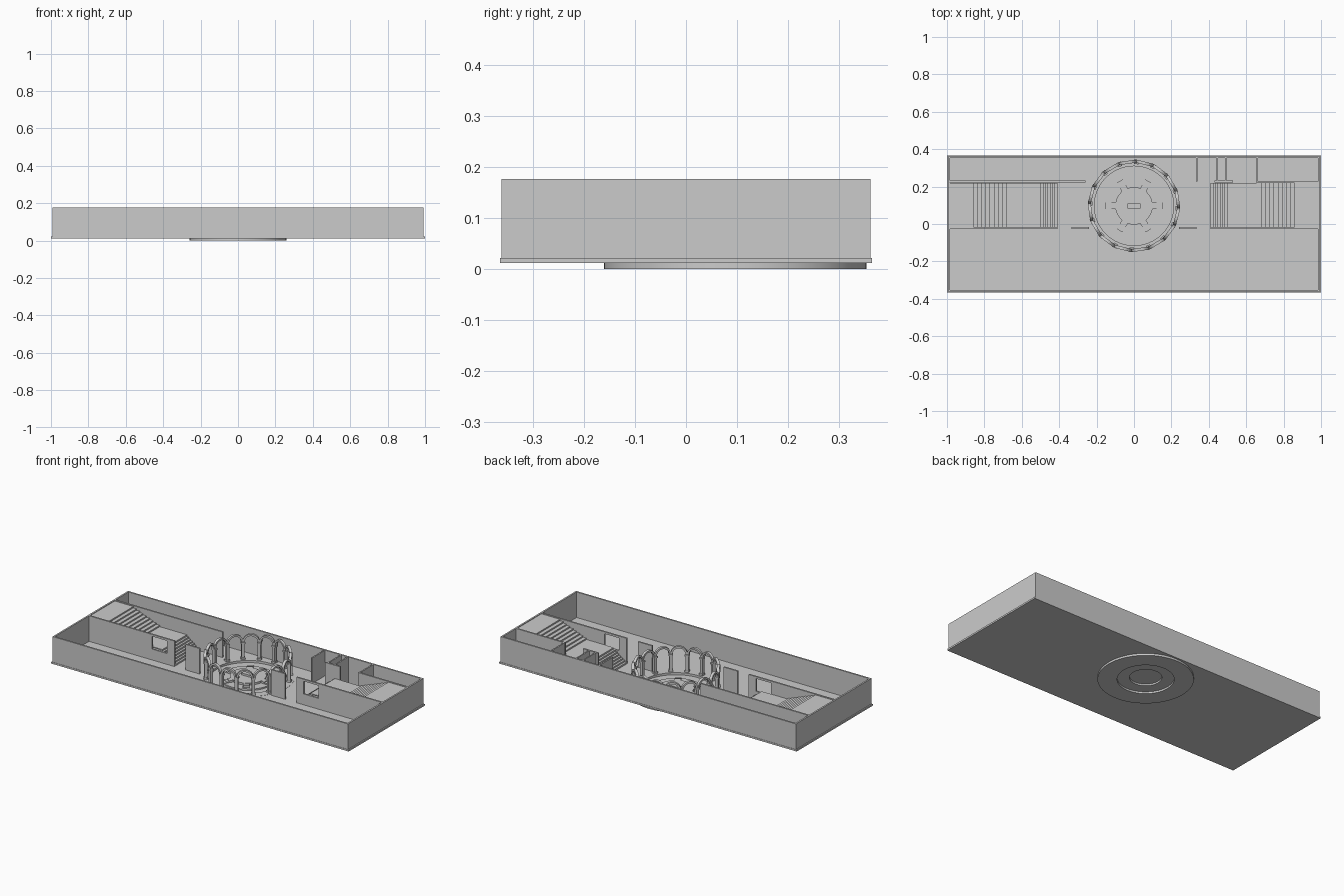
import bpy, bmesh, math
from mathutils import Matrix, Vector

if "Cube" in bpy.data.objects:
    bpy.data.objects.remove(bpy.data.objects["Cube"])

CY = 0.097                      # centre of the round court
ZB, ZF, ZT = 0.012, 0.022, 0.177  # slab bottom, floor, wall top


def finish(name, bm):
    bmesh.ops.recalc_face_normals(bm, faces=bm.faces)
    me = bpy.data.meshes.new(name)
    bm.to_mesh(me)
    bm.free()
    ob = bpy.data.objects.new(name, me)
    bpy.context.collection.objects.link(ob)
    return ob


def add_box(bm, x0, x1, y0, y1, z0, z1, rot=None):
    m = Matrix.Translation(((x0 + x1) / 2, (y0 + y1) / 2, (z0 + z1) / 2))
    m = m @ Matrix.Diagonal((abs(x1 - x0), abs(y1 - y0), abs(z1 - z0), 1))
    bmesh.ops.create_cube(bm, size=1, matrix=(rot @ m if rot else m))


def boxes(name, items):
    bm = bmesh.new()
    for b in items:
        add_box(bm, *b)
    return finish(name, bm)


def add_prism(bm, pts, vec, mat=None):
    vs = [bm.verts.new(mat @ Vector(p) if mat else p) for p in pts]
    f = bm.faces.new(vs)
    d = mat.to_3x3() @ Vector(vec) if mat else Vector(vec)
    r = bmesh.ops.extrude_face_region(bm, geom=[f], use_keep_orig=True)
    bmesh.ops.translate(bm, vec=d, verts=[v for v in r["geom"] if isinstance(v, bmesh.types.BMVert)])


def lathe(name, profile, n=64):
    bm = bmesh.new()
    rings = []
    for r, z in profile:
        if r == 0:
            rings.append([bm.verts.new((0, CY, z))] * n)
        else:
            rings.append([bm.verts.new((r * math.cos(2 * math.pi * i / n),
                                        CY + r * math.sin(2 * math.pi * i / n), z)) for i in range(n)])
    for a, b in zip(rings, rings[1:]):
        for i in range(n):
            j = (i + 1) % n
            vs = list(dict.fromkeys((a[i], a[j], b[j], b[i])))
            if len(vs) > 2:
                bm.faces.new(vs)
    ob = finish(name, bm)
    bpy.context.view_layer.objects.active = ob
    ob.select_set(True)
    bpy.ops.object.shade_smooth_by_angle(angle=math.radians(30))
    ob.select_set(False)
    return ob


# Floor slab with a round opening
floor = boxes("floor_slab", [(-1, 1, -0.365, 0.365, ZB, ZF)])
cut = lathe("court_cutter", [(0, 0), (0.25, 0), (0.25, 0.05), (0, 0.05)])
cut.hide_render = True
mod = floor.modifiers.new("opening", "BOOLEAN")
mod.object, mod.operation, mod.solver = cut, "DIFFERENCE", "EXACT"
bpy.context.view_layer.objects.active = floor
bpy.ops.object.modifier_apply(modifier="opening")
bpy.data.objects.remove(cut)

# Sunken court floor, curb and two-tier dais
lathe("round_court", [(0, 0.021), (0.087, 0.021), (0.087, 0.011), (0.153, 0.011), (0.153, 0),
                      (0.258, 0), (0.258, 0.023), (0.212, 0.023), (0.212, 0.010), (0.153, 0.010),
                      (0.153, 0.018), (0.10, 0.018), (0.10, 0.030), (0, 0.030)])

# Six small stairs and the central plinth
bm = bmesh.new()
for k in range(6):
    rot = Matrix.Translation((0, CY, 0)) @ Matrix.Rotation(k * math.pi / 3, 4, "Z")
    for s in range(3):
        add_box(bm, 0.095, 0.153 - s * 0.016, -0.018, 0.018, 0.012, 0.021 + s * 0.004, rot)
finish("dais_steps", bm)
boxes("central_plinth", [(-0.036, 0.036, CY - 0.013, CY + 0.013, 0.025, 0.042)])

# Ring of columns and round arches
N, R = 16, 0.235
half = R * math.tan(math.pi / N)
spring = ZT - half - 0.002
bm = bmesh.new()
for k in range(N):
    a = math.radians(-3) + 2 * math.pi * k / N
    base = Matrix.Translation((0, CY, 0))
    add_box(bm, R - 0.009, R + 0.009, -0.009, 0.009, ZF, spring, base @ Matrix.Rotation(a, 4, "Z"))
    for z0, z1 in ((ZF, ZF + 0.012), (spring - 0.01, spring)):
        add_box(bm, R - 0.012, R + 0.012, -0.012, 0.012, z0, z1, base @ Matrix.Rotation(a, 4, "Z"))
    m = base @ Matrix.Rotation(a + math.pi / N, 4, "Z")
    arc = [math.pi * i / 12 for i in range(13)]
    pts = [(R - 0.008, half * math.cos(t), spring + half * math.sin(t)) for t in arc]
    ri = half - 0.011
    pts += [(R - 0.008, ri * math.cos(t), spring + ri * math.sin(t)) for t in reversed(arc)]
    add_prism(bm, pts, (0.016, 0, 0), m)
finish("arcade", bm)

# Outer walls
T = 0.01
boxes("outer_walls", [(-0.993, 0.993, -0.363, -0.353, ZB, ZT), (-0.993, 0.993, 0.353, 0.363, ZB, ZT),
                      (-0.993, -0.983, -0.353, 0.353, ZB, ZT), (0.983, 0.993, -0.353, 0.353, ZB, ZT)])

# Inner long wall with doors and windows, mirrored left and right
ya, yb = -0.026, -0.016
items = []
for s in (-1, 1):
    for x0, x1, z0, z1 in ((0.24, 0.335, ZB, ZT), (0.41, 0.46, ZB, ZT), (0.56, 0.985, ZB, ZT),
                           (0.46, 0.56, ZB, 0.088), (0.46, 0.56, 0.165, ZT)):
        items.append((s * x0, s * x1, ya, yb, z0, z1))
boxes("inner_front_wall", items)
boxes("inner_back_wall", [(-0.985, -0.26, 0.222, 0.232, ZB, ZT), (0.43, 0.53, 0.222, 0.232, ZB, ZT),
                          (0.655, 0.985, 0.218, 0.228, ZB, ZT)])
boxes("back_partitions", [(x - 0.004, x + 0.004, 0.226, 0.355, ZB, ZT) for x in (0.335, 0.445, 0.49, 0.66)])

# Stairs with landings at both ends of the middle hall
ZM, ZL = 0.098, 0.173


def flight(bm, s, x0, x1, z0, z1, n):
    dx, dz = (x1 - x0) / n, (z1 - z0) / n
    pts = []
    for i in range(n):
        pts += [(s * (x0 + i * dx), yb, z0 + i * dz), (s * (x0 + i * dx), yb, z0 + (i + 1) * dz)]
    pts += [(s * x1, yb, z1), (s * x1, yb, z1 - dz - 0.004), (s * (x0 + dx), yb, z0)]
    add_prism(bm, pts, (0, 0.236, 0))


for s, side in ((-1, "left"), (1, "right")):
    bm = bmesh.new()
    flight(bm, s, 0.41, 0.51, ZF, ZM, 8)
    flight(bm, s, 0.68, 0.88, ZM, ZL, 9)
    add_box(bm, s * 0.51, s * 0.69, yb, 0.22, ZM - 0.006, ZM)
    add_box(bm, s * 0.88, s * 0.985, yb, 0.22, ZL - 0.006, ZL)
    finish(side + "_stairs", bm)
